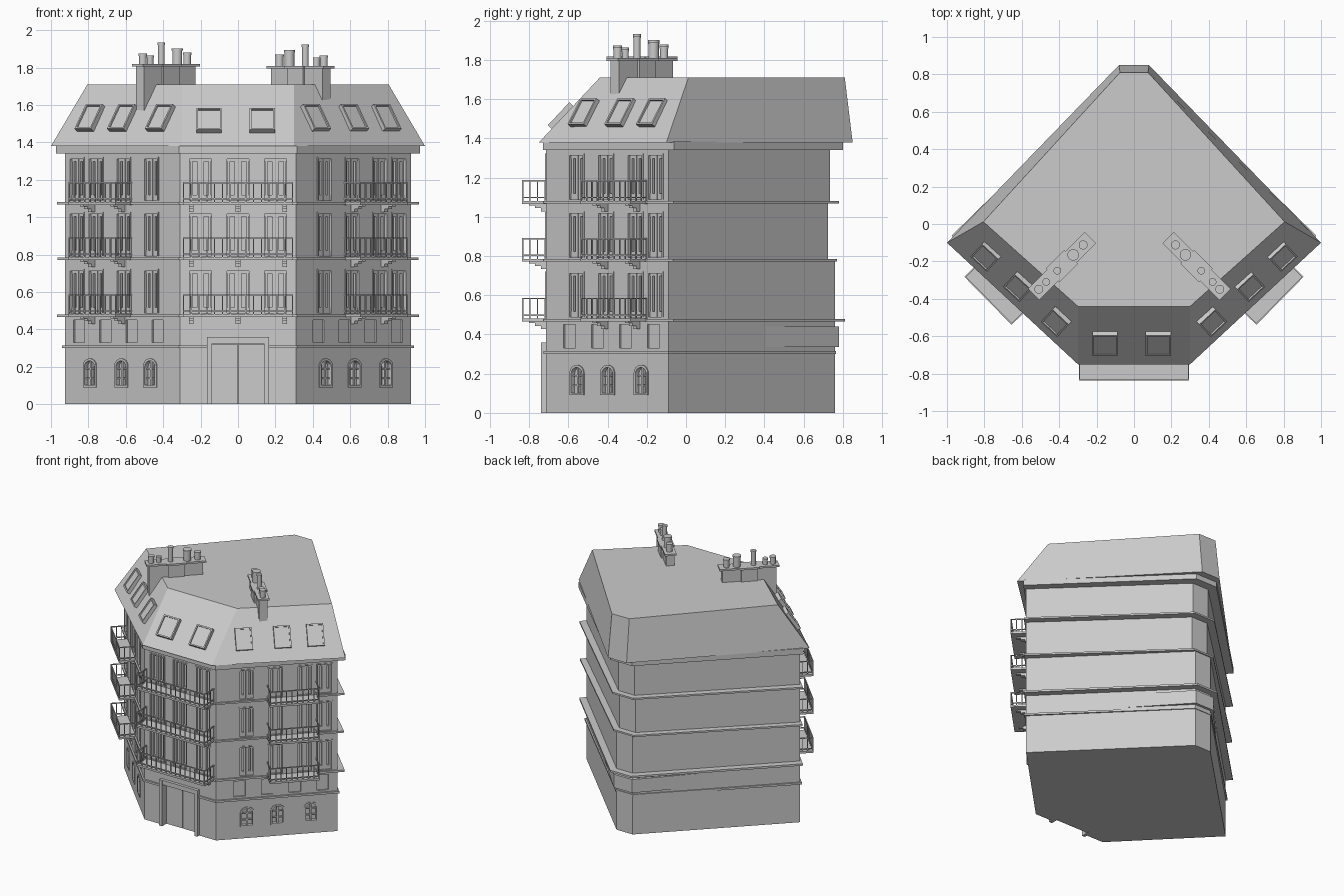
import bpy, bmesh, math
from mathutils import Matrix, Vector

if "Cube" in bpy.data.objects:
    bpy.data.objects.remove(bpy.data.objects["Cube"])

# ---------- helpers ----------
def finish(name, bm):
    bmesh.ops.recalc_face_normals(bm, faces=bm.faces[:])
    me = bpy.data.meshes.new(name)
    bm.to_mesh(me)
    bm.free()
    ob = bpy.data.objects.new(name, me)
    bpy.context.scene.collection.objects.link(ob)
    return ob

def frame(origin, x, z):
    x, z = Vector(x).normalized(), Vector(z).normalized()
    y = z.cross(x)
    M = Matrix((x, y, z)).transposed().to_4x4()
    M.translation = origin
    return M

def loft(bm, lo, hi):
    a, b = [bm.verts.new(p) for p in lo], [bm.verts.new(p) for p in hi]
    n = len(a)
    bm.faces.new(a)
    bm.faces.new(b)
    for i in range(n):
        bm.faces.new((a[i], a[(i + 1) % n], b[(i + 1) % n], b[i]))

def box(bm, M, x0, x1, y0, y1, z0, z1):
    q = [(x0, y0), (x1, y0), (x1, y1), (x0, y1)]
    loft(bm, [M @ Vector((x, y, z0)) for x, y in q], [M @ Vector((x, y, z1)) for x, y in q])

def cut(ob, bm):
    c = finish("cutter", bm)
    c.hide_render = True
    m = ob.modifiers.new("cut", 'BOOLEAN')
    m.operation, m.solver, m.object = 'DIFFERENCE', 'EXACT', c
    dg = bpy.context.evaluated_depsgraph_get()
    me = bpy.data.meshes.new_from_object(ob.evaluated_get(dg))
    ob.modifiers.clear()
    ob.data = me
    bpy.data.objects.remove(c)

BASE = [(-.31, -.715), (.31, -.715), (.925, -.09), (.07, .755), (-.07, .755), (-.925, -.09)]

def outline(df, db, back):
    # offset the street edges by df and the rear edges by db
    pts, d = [Vector(p) for p in BASE], [df, df, db, db, db, df]
    lines = []
    for i in range(6):
        t = (pts[(i + 1) % 6] - pts[i]).normalized()
        n = Vector((t.y, -t.x))
        lines.append((n, n.dot(pts[i]) + d[i]))
    out = []
    for i in range(6):
        (a, c), (b, e) = lines[i - 1], lines[i]
        det = a.x * b.y - a.y * b.x
        out.append(((c * b.y - e * a.y) / det, (a.x * e - b.x * c) / det))
    return [(x, back if i in (3, 4) else y) for i, (x, y) in enumerate(out)]

def prism(name, z0, z1, df, db, back):
    bm = bmesh.new()
    o = outline(df, db, back)
    loft(bm, [(x, y, z0) for x, y in o], [(x, y, z1) for x, y in o])
    return finish(name, bm)

UP = (0, 0, 1)
FRONT = frame((0, -.715, 0), (1, 0, 0), UP)
SIDES = [(frame((.31, -.715, 0), (.615, .625, 0), UP), 1),
         (frame((-.31, -.715, 0), (.615, -.625, 0), UP), -1)]

# ---------- ground storey with door, arched windows and blind panels ----------
def arch(w, z0, zs, zt, n=8):
    return [(-w, z0), (w, z0)] + [(w * math.cos(math.pi * i / n), zs + (zt - zs) * math.sin(math.pi * i / n))
                                  for i in range(n + 1)]

ground = prism("ground_storey", 0, .47, 0, 0, .76)
band = prism("ground_band", .30, .315, .012, .012, .765)
door_cut = (-.14, .14, -.05, .05, -.05, .325)
cb, wf = bmesh.new(), bmesh.new()
box(cb, FRONT, *door_cut)
for M, sg in SIDES:
    for s in (.17, .37, .57, .77):
        box(cb, M, sg * s - .042, sg * s + .042, -.05, .01, .33, .45)
    for s in (.225, .445, .685):
        T = M @ Matrix.Translation((sg * s, 0, 0))
        P = lambda pts, y: [T @ Vector((x, y, z)) for x, z in pts]
        outer, inner = arch(.05, .09, .205, .245), arch(.038, .102, .2, .232)
        loft(cb, P(outer, -.05), P(outer, .022))
        n = len(outer)
        L = [[wf.verts.new(p) for p in P(a, y)] for a, y in ((outer, .02), (outer, -.006), (inner, -.006), (inner, .02))]
        for r in range(3):
            for i in range(n):
                j = (i + 1) % n
                wf.faces.new((L[r][i], L[r][j], L[r + 1][j], L[r + 1][i]))
        box(wf, T, -.006, .006, .004, .024, .095, .238)
        for z in (.14, .19):
            box(wf, T, -.042, .042, .008, .024, z - .004, z + .004)
cut(ground, cb)
cb = bmesh.new()
box(cb, FRONT, *door_cut)
cut(band, cb)
finish("arched_window_frames", wf)

bm = bmesh.new()
for sg in (-1, 1):
    a, b = sorted((sg * .14, sg * .165))
    box(bm, FRONT, a, b, -.025, .04, 0, .36)
box(bm, FRONT, -.14, .14, -.022, .04, .325, .36)
finish("door_surround", bm)
bm = bmesh.new()
box(bm, FRONT, -.138, -.002, .03, .06, 0, .322)
box(bm, FRONT, .002, .138, .03, .06, 0, .322)
finish("door_leaves", bm)

# slightly proud strip on the rear wall
bm = bmesh.new()
o = [(.45, .38), (.08, .78), (-.08, .78), (-.45, .38)]
loft(bm, [(x, y, .335) for x, y in o], [(x, y, .44) for x, y in o])
finish("rear_band", bm)

# ---------- upper storeys, floor slabs, cornice ----------
prism("slab_1", .465, .48, .012, .05, .81)
prism("slab_2", .772, .785, .012, .045, .77)
prism("slab_3", 1.067, 1.08, .012, .05, .78)
prism("cornice", 1.34, 1.385, .015, .055, .80)
SLOTS = [(FRONT, x, .068) for x in (-.2, 0, .2)]
SLOTS += [(M, sg * s, .058) for M, sg in SIDES for s in (.22, .43, .64, .785)]
frames = bmesh.new()
LEVELS = [(.48, .775, .76), (.785, 1.07, .725), (1.08, 1.34, .735)]
for k, (z0, z1, back) in enumerate(LEVELS):
    wall = prism("storey_%d_wall" % (k + 1), z0 - .002, z1, 0, 0, back)
    cb = bmesh.new()
    a, b = z0 + .008, z0 + .242
    for M, x, w in SLOTS:
        box(cb, M, x - w, x + w, -.05, .028, a, b)
        for sg in (-1, 1):
            # casing, then a casement leaf each side of the mullion
            l, r = sorted((x + sg * w, x + sg * (w - .01)))
            box(frames, M, l, r, -.004, .028, a, b)
            for u in (.01, w - .02):
                l, r = sorted((x + sg * (u - .006), x + sg * (u + .008)))
                box(frames, M, l, r, .01, .028, a, b)
        box(frames, M, x - w, x + w, -.004, .028, b - .01, b)
        box(frames, M, x - w, x + w, .01, .028, b - .024, b)
        box(frames, M, x - w, x + w, .01, .028, a, a + .03)
        box(frames, M, x - .004, x + .004, .006, .028, a, b)
    cut(wall, cb)
finish("window_frames", frames)

# ---------- balconies ----------
slabs, rails, brackets = bmesh.new(), bmesh.new(), bmesh.new()
BALC = [(FRONT, 0, .295, (-.25, 0, .25))]
BALC += [(M, sg * .547, .18, (-.115, .115)) for M, sg in SIDES]
for z, _, _ in LEVELS:
    for M, c, h, br in BALC:
        T = M @ Matrix.Translation((c, 0, z))
        box(slabs, T, -h, h, -.122, .005, -.014, .001)
        for a in (.015, .1):
            box(rails, T, -h, h, -.122, -.115, a, a + .007)
            for sg in (-1, 1):
                l, r = sorted((sg * h, sg * (h - .007)))
                box(rails, T, l, r, -.115, 0, a, a + .007)
        n = round(2 * h / .042)
        for i in range(n + 1):
            x = -h + .0035 + (2 * h - .007) * i / n
            box(rails, T, x - .003, x + .003, -.121, -.115, 0, .103)
        for sg in (-1, 1):
            for y in (-.08, -.042, -.004):
                x = sg * (h - .0035)
                box(rails, T, x - .003, x + .003, y - .003, y + .003, 0, .103)
        for x in br:
            for d, lo in ((.085, .022), (.055, .036), (.025, .052)):
                box(brackets, T, x - .013, x + .013, -d, .005, -lo, -.01)
finish("balcony_slabs", slabs)
finish("balcony_railings", rails)
finish("balcony_brackets", brackets)

# ---------- mansard roof ----------
bm = bmesh.new()
eave = [(-.3, -.75), (.3, -.75), (1, -.1), (.08, .85), (-.08, .85), (-1, -.1)]
top = [(-.3, -.44), (.3, -.44), (.805, .012), (.075, .81), (-.075, .81), (-.805, .012)]
loft(bm, [(x, y, 1.38) for x, y in eave], [(x, y, 1.71) for x, y in top])
finish("mansard_roof", bm)

# skylights lying on the three street slopes
RF = frame((0, -.75, 1.38), (1, 0, 0), (0, .31, .33))
RS = [(frame((sg * .3, -.75, 1.38), (.733, sg * .68, 0), (-sg * .68 * .227, .733 * .227, .33)), sg) for sg in (1, -1)]
sky = [(RF, -.155, .068), (RF, .13, .068)] + [(M, sg * s, .06) for M, sg in RS for s in (.24, .516, .753)]
fr, gl = bmesh.new(), bmesh.new()
for M, x, w in sky:
    T = M @ Matrix.Translation((x, 0, .175))
    for sg in (-1, 1):
        l, r = sorted((sg * w, sg * (w - .01)))
        box(fr, T, l, r, -.027, .01, -.08, .08)
        l, r = sorted((sg * .08, sg * .07))
        box(fr, T, -w + .01, w - .01, -.027, .01, l, r)
    box(gl, T, -w + .01, w - .01, -.018, .01, -.07, .07)
finish("skylight_frames", fr)
finish("skylight_glass", gl)

# ---------- chimneys with pots ----------
for side, sg, cx, cz in (("right", 1, .335, 1.795), ("left", -1, .385, 1.805)):
    M = frame((sg * cx, -.225, 0), (sg, -1, 0), UP)
    bm = bmesh.new()
    box(bm, M, -.195, .195, -.03, .03, 1.5, cz)
    box(bm, M, -.06, .06, -.042, .042, 1.5, cz)
    finish("chimney_stack_" + side, bm)
    bm = bmesh.new()
    box(bm, M, -.215, .215, -.042, .042, cz, cz + .014)
    box(bm, M, -.07, .07, -.052, .052, cz, cz + .014)
    finish("chimney_cap_" + side, bm)
    bm = bmesh.new()
    for s, r, h in ((-.16, .021, .065), (-.085, .027, .088), (.035, .018, .118), (.12, .018, .05), (.175, .021, .06)):
        for rad, a, b in ((r, 0, h), (r * 1.15, h - .012, h)):
            bmesh.ops.create_cone(bm, cap_ends=True, segments=12, radius1=rad, radius2=rad, depth=b - a,
                                  matrix=M @ Matrix.Translation((s, 0, cz + .01 + (a + b) / 2)))
    ob = finish("chimney_pots_" + side, bm)
    bpy.context.view_layer.objects.active = ob
    bpy.ops.object.select_all(action='DESELECT')
    ob.select_set(True)
    bpy.ops.object.shade_smooth_by_angle(angle=math.radians(40))
